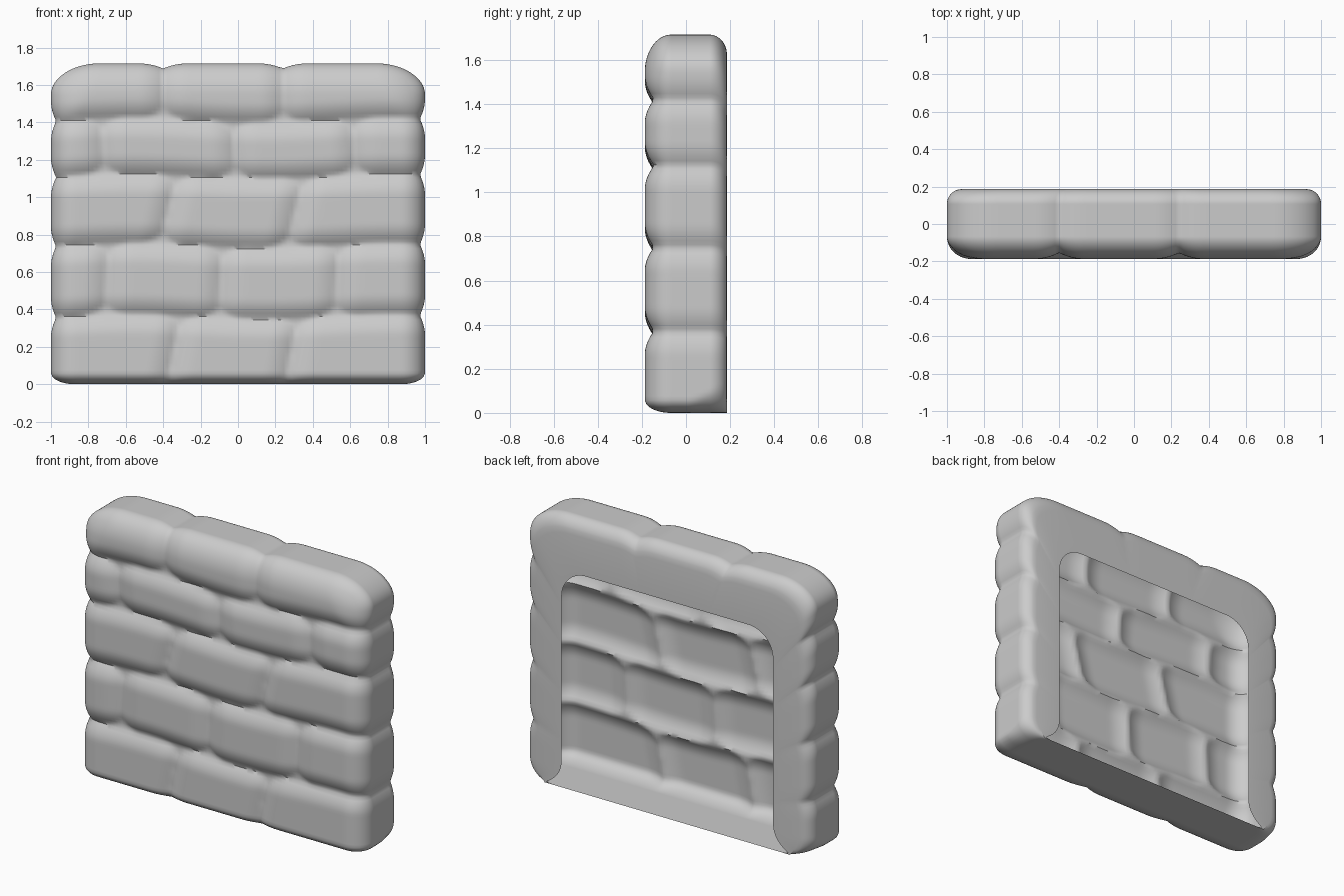
import bpy, bmesh, math
from mathutils import Vector

if "Cube" in bpy.data.objects:
    bpy.data.objects.remove(bpy.data.objects["Cube"])

H, D = 1.715, 0.187                      # height, half depth
ROWS = [0.36, 0.74, 1.11, 1.41]          # heights of the horizontal joints
JOINTS = [(-0.34, 0.29), (-0.70, -0.09, 0.53), (-0.37, 0.31),
          (-0.72, -0.02, 0.62), (-0.40, 0.24)]
SLANT = [0.2, 0.05, 0.25, -0.05, 0.0]    # lean of the upright joints per row


def smooth(a, b, t):
    t = max(0.0, min(1.0, (t - a) / (b - a)))
    return t * t * (3 - 2 * t)


# Groove strength (0..1) between the pillow-shaped stones
def groove(x, z):
    zz = z + 0.012 * math.sin(4.5 * x + 1)
    row = sum(zz > r for r in ROWS)
    dz = min(abs(zz - r) for r in ROWS)
    mid = (([0] + ROWS)[row] + (ROWS + [H])[row]) / 2
    dx = min(abs(x - j - SLANT[row] * (z - mid)) for j in JOINTS[row])
    az = max(0.0, 1 - dz / 0.11)
    ax = 0.88 * max(0.0, 1 - dx / 0.13)
    return min(1.0, math.hypot(ax, az)) ** 2


# Rounded outer shell: cube coordinates -> stone wall surface
def shell(q):
    x, y, z = q.x, q.y * D, (q.z + 1) / 2 * H
    back = smooth(0.0, D, y)
    rx = 0.13 + 0.13 * smooth(1.35, 1.68, z)
    rz = 0.17 if z > H / 2 else 0.06 + 0.07 * back
    rad = Vector((rx, 0.12, rz))
    c = Vector((max(-1 + rx, min(1 - rx, x)), max(-D + 0.12, y),
                max(rz, min(H - rz, z))))
    d = Vector(((x - c.x) / rx, (y - c.y) / 0.12, (z - c.z) / rz))
    n = d.normalized() if d.length > 1e-6 else Vector((0, 0, 0))
    p = c + Vector((n.x * rad.x, n.y * rad.y, n.z * rad.z))
    # sunken joints
    g = groove(p.x, p.z)
    p.x -= 0.028 * g * n.x
    p.y -= 0.042 * g * n.y
    p.z -= 0.035 * g * max(0.0, n.z)
    # round over toward the back on the sides and top
    rb = 0.08
    t = max(0.0, (y - (D - rb)) / rb)
    inset = rb * (1 - math.sqrt(max(0.0, 1 - t * t)))
    p.x *= 1 - inset
    p.z *= 1 - inset * 1.2 / H
    return p


# Edge of the arched opening in the back
def opening(q):
    if q.z < -0.999:
        return Vector((math.copysign(0.86, q.x), D, 0))
    w, top, r = 0.74, 1.38, 0.17
    x, z = q.x * w, (q.z + 1) / 2 * top
    c = Vector((max(-w + r, min(w - r, x)), min(top - r, z)))
    d = Vector((x, z)) - c
    if d.length > 1e-6:
        c += d.normalized() * r
    flare = 0.12 * max(0.0, 1 - c.y / 0.2) ** 3
    return Vector((c.x + math.copysign(flare, c.x), D, c.y))


# Stone wall: dense open box, back rim extruded from its open edge
bm = bmesh.new()
bmesh.ops.create_cube(bm, size=2)
bmesh.ops.subdivide_edges(bm, edges=bm.edges[:], cuts=89, use_grid_fill=True)
bmesh.ops.delete(bm, geom=[f for f in bm.faces if f.calc_center_median().y > 0.999],
                 context='FACES')


def is_rim(e):
    m = (e.verts[0].co + e.verts[1].co) / 2
    return e.is_boundary and not (m.z < -0.999 and abs(m.x) < 0.86)


ext = bmesh.ops.extrude_edge_only(bm, edges=[e for e in bm.edges if is_rim(e)])
rim = {g for g in ext['geom'] if isinstance(g, bmesh.types.BMVert)}
for v in bm.verts:
    v.co = opening(v.co) if v in rim else shell(v.co)
bmesh.ops.remove_doubles(bm, verts=bm.verts[:], dist=0.0005)
bmesh.ops.recalc_face_normals(bm, faces=bm.faces[:])
front = min(bm.faces, key=lambda f: f.calc_center_median().y)
if front.normal.y > 0:
    bmesh.ops.reverse_faces(bm, faces=bm.faces[:])

mesh = bpy.data.meshes.new("stone_wall")
bm.to_mesh(mesh)
bm.free()
wall = bpy.data.objects.new("stone_wall", mesh)
bpy.context.collection.objects.link(wall)
bpy.context.view_layer.objects.active = wall
wall.select_set(True)
bpy.ops.object.shade_smooth_by_angle(angle=math.radians(50))
